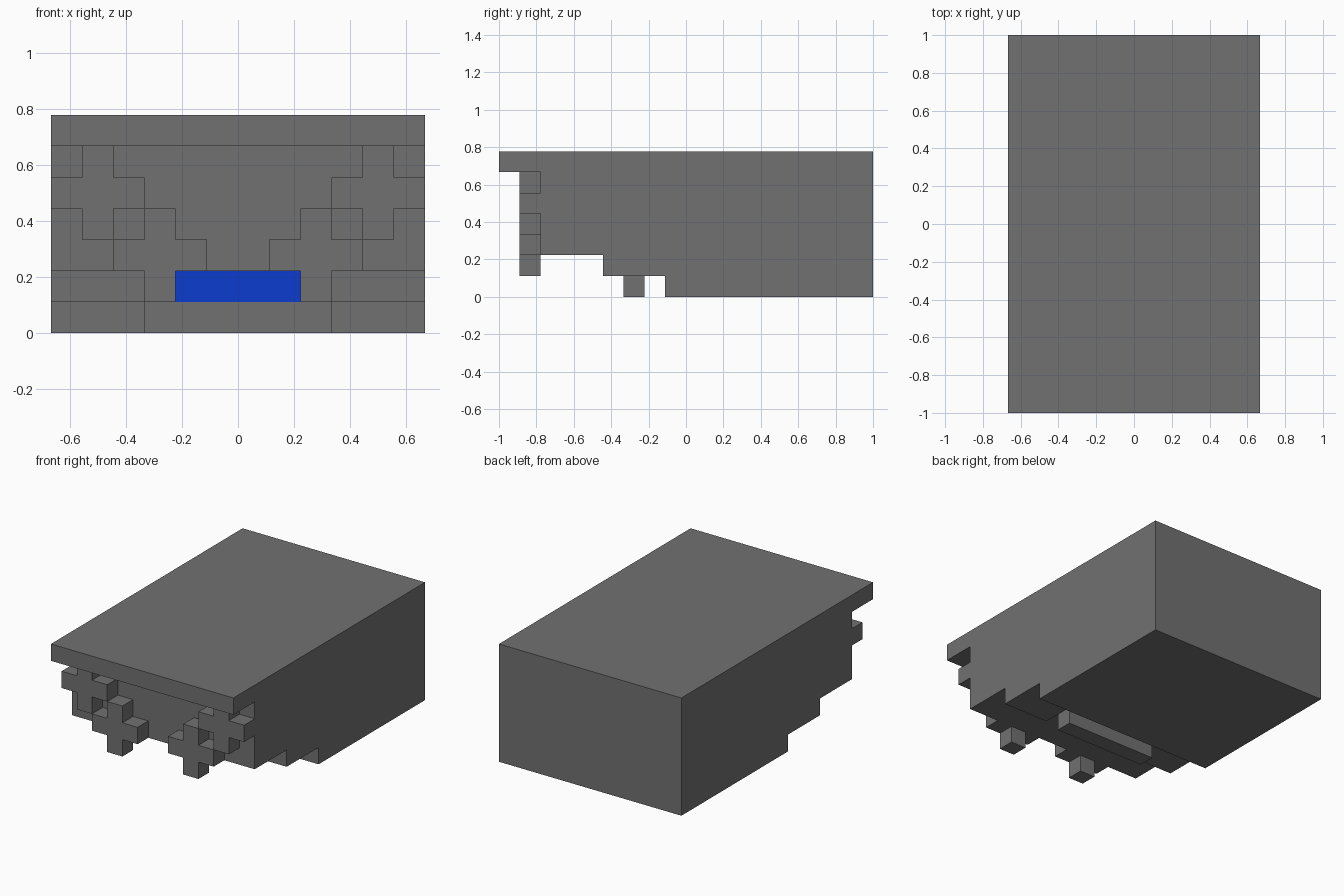
import bpy, bmesh
from mathutils import Vector

if "Cube" in bpy.data.objects:
    bpy.data.objects.remove(bpy.data.objects["Cube"])

U = 1 / 9  # one block


def material(name, rgb):
    m = bpy.data.materials.new(name)
    m.diffuse_color = (*rgb, 1)
    m.use_nodes = True
    m.node_tree.nodes["Principled BSDF"].inputs["Base Color"].default_value = m.diffuse_color
    return m


GREY = material("stone grey", (0.165, 0.165, 0.165))
BLUE = material("bright blue", (0.004, 0.045, 0.62))


def extrude(name, points, offset, mat):
    """Extrude a closed outline (in block units) along an offset vector."""
    bm = bmesh.new()
    face = bm.faces.new([bm.verts.new(Vector(p) * U) for p in points])
    new = bmesh.ops.extrude_face_region(bm, geom=[face])["geom"]
    moved = [v for v in new if isinstance(v, bmesh.types.BMVert)]
    bmesh.ops.translate(bm, verts=moved, vec=Vector(offset) * U)
    bmesh.ops.recalc_face_normals(bm, faces=bm.faces)
    mesh = bpy.data.meshes.new(name)
    bm.to_mesh(mesh)
    bm.free()
    mesh.materials.append(mat)
    obj = bpy.data.objects.new(name, mesh)
    bpy.context.collection.objects.link(obj)
    return obj


def box(name, x0, x1, y0, y1, z0, z1, mat):
    outline = [(x0, y0, z0), (x1, y0, z0), (x1, y0, z1), (x0, y0, z1)]
    return extrude(name, outline, (0, y1 - y0, 0), mat)


def cross(name, cx, cz):
    """Plus-shaped plate, one block thick, on the front face."""
    a, b = 0.5, 1.5
    arm = [(a, a), (a, b), (-a, b), (-a, a)]
    outline = []
    for turn in range(4):  # three outline points for each quarter turn
        for x, z in arm[:3]:
            for _ in range(turn):
                x, z = -z, x
            outline.append((cx + x, -8, cz + z))
    return extrude(name, outline, (0, 1, 0), GREY)


# Main body with overhanging brow and stepped underside
side = [(9, 0), (9, 7), (-9, 7), (-9, 6), (-7, 6), (-7, 2),
        (-2, 2), (-2, 1), (-1, 1), (-1, 0)]
extrude("body", [(-6, y, z) for y, z in side], (12, 0, 0), GREY)

# Mouth recess and lower lip
box("mouth", -3, 3, -3, -2, 1, 2, BLUE)
box("lower_lip", -3, 3, -3, -2, 0, 1, GREY)

# Mirrored cheeks and front crosses
for s, label in ((-1, "left"), (1, "right")):
    box(f"cheek_{label}", 3 * s, 6 * s, -4, -2, 1, 2, GREY)
    cross(f"upper_cross_{label}", 4.5 * s, 4.5)
    cross(f"lower_cross_{label}", 2.5 * s, 2.5)
